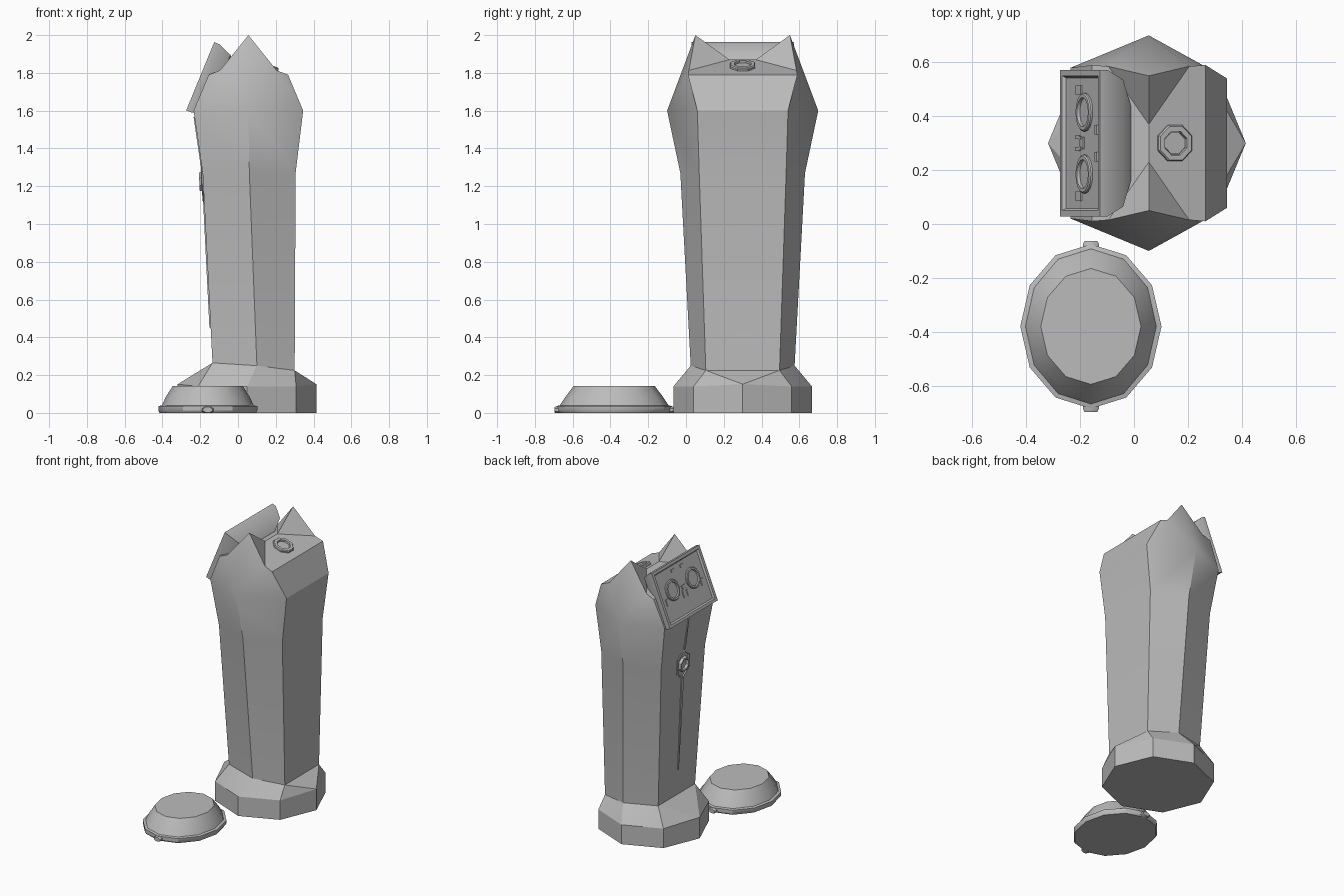
import bpy, bmesh, math
from mathutils import Matrix, Vector

if "Cube" in bpy.data.objects:
    bpy.data.objects.remove(bpy.data.objects["Cube"])

grey = bpy.data.materials.new("grey")
grey.diffuse_color = (0.5, 0.5, 0.5, 1)
grey.use_nodes = True
grey.node_tree.nodes["Principled BSDF"].inputs["Base Color"].default_value = grey.diffuse_color


def finish(name, bm, mat=Matrix(), angle=30):
    bmesh.ops.recalc_face_normals(bm, faces=bm.faces)
    me = bpy.data.meshes.new(name)
    bm.to_mesh(me)
    bm.free()
    me.materials.append(grey)
    ob = bpy.data.objects.new(name, me)
    bpy.context.collection.objects.link(ob)
    ob.matrix_world = mat
    bpy.ops.object.select_all(action='DESELECT')
    ob.select_set(True)
    bpy.context.view_layer.objects.active = ob
    bpy.ops.object.shade_smooth_by_angle(angle=math.radians(angle))
    return ob


def frame(x, y, z, ux, uz):
    """Surface frame: local Y runs up the slope, local Z points outward."""
    up = Vector((ux, 0, uz)).normalized()
    out = Vector((-up.z, 0, up.x))
    side = up.cross(out)
    return Matrix.Translation((x, y, z)) @ Matrix((side, up, out)).transposed().to_4x4()


def loft(name, rings, mat=Matrix(), loop=False, angle=30):
    """Join rings of points; cap the ends, or close the loop into a torus."""
    bm = bmesh.new()
    vs = [[bm.verts.new(p) for p in r] for r in rings]
    n = len(vs[0])
    for a, b in list(zip(vs, vs[1:])) + ([(vs[-1], vs[0])] if loop else []):
        for i in range(n):
            j = (i + 1) % n
            bm.faces.new((a[i], a[j], b[j], b[i]))
    if not loop:
        bm.faces.new(vs[0])
        bm.faces.new(vs[-1])
    return finish(name, bm, mat, angle)


def ngon(n, rx, ry, z, turn=0.0):
    return [(rx * math.cos(turn + math.tau * i / n),
             ry * math.sin(turn + math.tau * i / n), z) for i in range(n)]


def ring(name, mat, n, ro, ri, h, stretch=1, turn=0.0):
    prof = [(ro, -0.01), (ro, h * 0.6), (ro * 0.93, h), (ri * 1.05, h), (ri, -0.01)]
    return loft(name, [ngon(n, r, r * stretch, z, turn) for r, z in prof], mat, True)


def plate(name, mat, cx, cy, w0, w1, h, t=0.006):
    """Thin plate, w0 wide at its lower end and w1 wide at its upper end."""
    def outline(z):
        return [(cx - w0 / 2, cy - h / 2, z), (cx + w0 / 2, cy - h / 2, z),
                (cx + w1 / 2, cy + h / 2, z), (cx - w1 / 2, cy + h / 2, z)]
    return loft(name, [outline(-0.003), outline(t)], mat)


# Body: half of a six-sided column with two pointed ears, mirrored in y
MID = 0.30
bm = bmesh.new()


def V(x, y, z):
    return bm.verts.new((x, y, z))


# (right x, y, z), (ridge x, y, z), (left x, y, z) at each level
levels = [((0.30, -0.195, 0.225), (0.10, -0.275, 0.25), (-0.135, -0.21, 0.265)),
          ((0.305, -0.23, 1.27), (0.06, -0.33, 1.27), (-0.187, -0.25, 1.27)),
          ((0.345, -0.24, 1.60), (0.055, -0.40, 1.60), (-0.235, -0.28, 1.60))]
cols = []
for r, f, l in levels:
    cols.append([V(r[0], 0, r[2]), V(*r), V(*f), V(*l), V(l[0], 0, l[2])])
for a, b in zip(cols, cols[1:]):
    for i in range(4):
        bm.faces.new((a[i], a[i + 1], b[i + 1], b[i]))
bm.faces.new(cols[0])
mr, r, f, l, ml = cols[-1]
peak, dip, dip_mid = V(0.055, -0.25, 2.0), V(0.055, -0.07, 1.87), V(0.055, 0, 1.87)
for side, corner, mid in ((1, r, mr), (-1, l, ml)):
    c = V(0.055 + side * 0.21, -0.29, 1.79)
    cm = V(0.055 + side * 0.21, 0, 1.79)
    e = V(0.055 + side * 0.15, -0.285, 1.813)
    for face in ((mid, corner, c, cm), (corner, f, e, c), (f, peak, e),
                 (e, peak, dip), (c, e, dip, dip_mid, cm)):
        bm.faces.new(face)
bmesh.ops.mirror(bm, geom=bm.verts[:] + bm.edges[:] + bm.faces[:],
                 merge_dist=0.0005, axis='Y')
bmesh.ops.remove_doubles(bm, verts=bm.verts[:], dist=0.0005)
finish("body", bm, Matrix.Translation((0, MID, 0)), 25)

# Foot: octagonal plinth whose shoulders rise to the column
bm = bmesh.new()
for p in ngon(8, 0.367, 0.367, 0) + ngon(8, 0.367, 0.367, 0.14):
    V(p[0] + 0.048, p[1], p[2] + (0.012 if p[2] and abs(p[1]) < 0.01 else 0))
for p in levels[0]:
    for s in (1, -1):
        V(p[0], p[1] * s, p[2])
bmesh.ops.convex_hull(bm, input=bm.verts[:])
bmesh.ops.dissolve_limit(bm, angle_limit=0.02, verts=bm.verts[:], edges=bm.edges[:])
finish("foot", bm, Matrix.Translation((0, MID, 0)), 20)

# Head screen: tilted housing tapering back, with a recessed display
tilt = frame(-0.20, MID, 1.7825, 0.38, 0.925)


def rect(w, h, z):
    return [(-w, -h, z), (w, -h, z), (w, h, z), (-w, h, z)]


loft("screen_housing",
     [rect(0.14, 0.13, -0.15), rect(0.235, 0.165, -0.105), rect(0.272, 0.195, -0.03),
      rect(0.272, 0.195, 0.0), rect(0.25, 0.175, 0.0), rect(0.242, 0.167, -0.012)], tilt)

# Face on the display
face = tilt @ Matrix.Translation((0, 0, -0.012))
for s, tag in ((1, "left"), (-1, "right")):
    eye = face @ Matrix.Translation((s * 0.115, 0.022, 0))
    ring("eye_ring_" + tag, eye, 16, 0.072, 0.052, 0.012)
    plate("brow_" + tag, face, s * 0.05, 0.135, 0.036, 0.036, 0.018)
    plate("cheek_" + tag, face, s * 0.197, -0.035, 0.034, 0.034, 0.045)
    plate("mouth_" + tag, face, s * 0.022, -0.045, 0.014, 0.014, 0.04)
plate("nose", face, 0, 0.0, 0.02, 0.045, 0.03)
plate("lip", face, 0, -0.018, 0.05, 0.05, 0.012)

# Round button on the crown
crown = frame(0.15, MID, 1.834, 0.21, -0.08)
ring("button_rim", crown, 8, 0.072, 0.045, 0.016, 1, math.pi / 8)
loft("button", [ngon(8, 0.042, 0.042, z, math.pi / 8) for z in (-0.01, 0.006)], crown)

# Chest emblem with thin tapering lines above and below
chest = frame(-0.185, MID, 1.225, -0.05, 1.0)
ring("emblem_frame", chest, 6, 0.08, 0.066, 0.008, 1.35, math.pi / 2)
ring("emblem_ring", chest, 8, 0.055, 0.038, 0.02, 1, math.pi / 8)
plate("lower_line", chest, 0, -0.44, 0.006, 0.026, 0.67, 0.005)
upper = frame(-0.187, MID, 1.27, -0.048, 0.33)
plate("upper_line", upper, 0, 0.18, 0.02, 0.006, 0.24, 0.005)

# Domed dish lying in front, with two side knobs
dish = Matrix.Translation((-0.16, -0.38, 0))
prof = [(0.255, 0.297, 0), (0.262, 0.305, 0.012), (0.262, 0.305, 0.036),
        (0.243, 0.288, 0.04), (0.222, 0.258, 0.085), (0.186, 0.215, 0.142)]
loft("dish", [ngon(12, *p) for p in prof], dish, angle=32)
for s, tag in ((1, "back"), (-1, "front")):
    loft("dish_knob_" + tag,
         [[(x, s * y, z + 0.016) for x, z, y in ngon(8, w, w * 0.6, y, math.pi / 8)]
          for w, y in ((0.032, 0.28), (0.032, 0.306), (0.026, 0.317))], dish)
